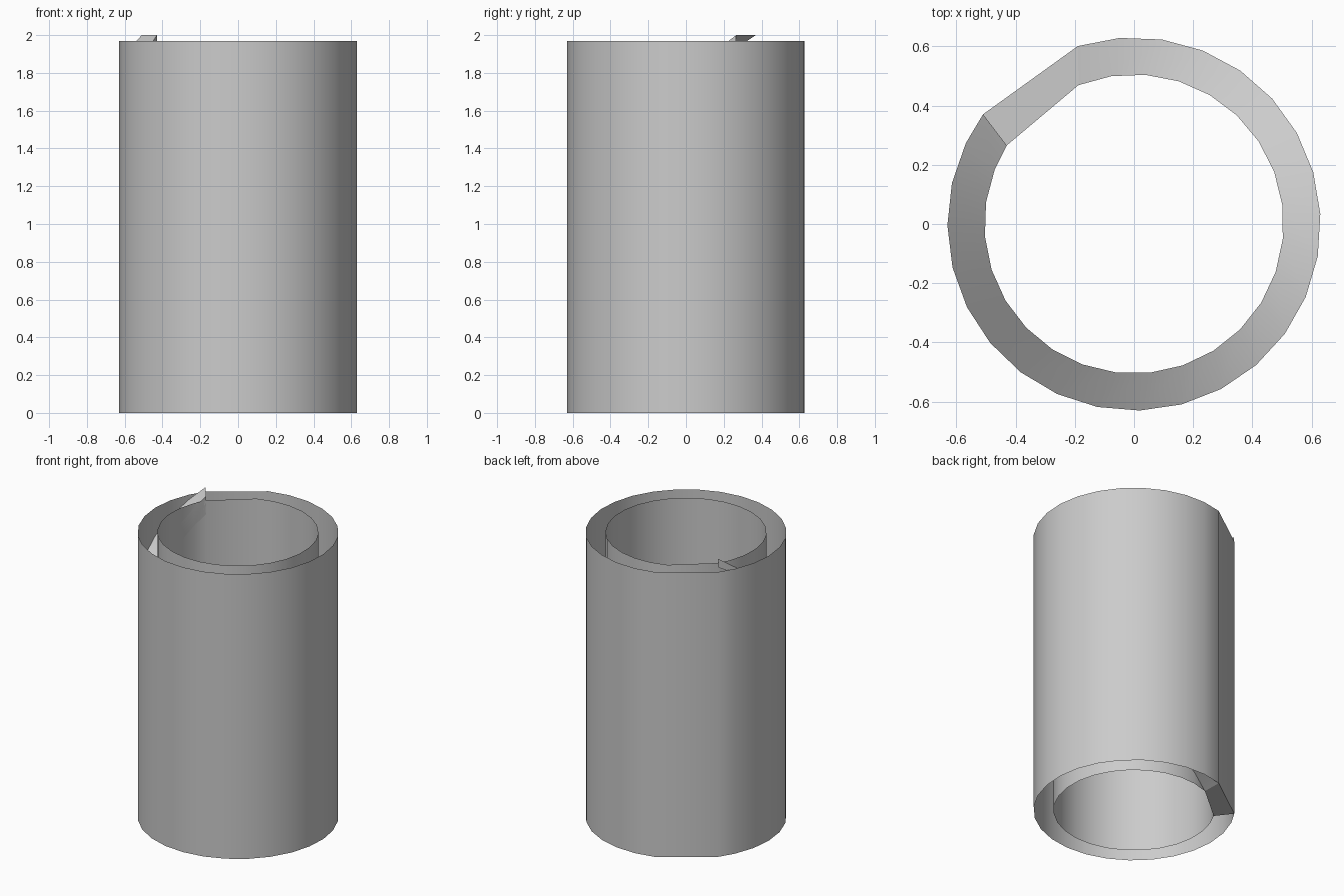
import bpy, math

if "Cube" in bpy.data.objects:
    bpy.data.objects.remove(bpy.data.objects["Cube"])

grey = bpy.data.materials.new("light_grey")
grey.diffuse_color = (0.6, 0.6, 0.6, 1)
grey.use_nodes = True
grey.node_tree.nodes["Principled BSDF"].inputs["Base Color"].default_value = grey.diffuse_color

STEPS, STEP, SWEEP = 25, 13.05, 323.5
R_OUT, R_IN, WALL_H, TOP = 0.63, 0.505, 1.97, 2.0
LIP = 0.125


def ring(radius, start):
    """Clockwise points with turn progress 0..1; the last step is shorter."""
    pts = []
    for i in range(STEPS + 1):
        turn = min(i * STEP, SWEEP)
        a = math.radians(start - turn)
        pts.append((radius * math.cos(a), radius * math.sin(a), turn / SWEEP))
    return pts


def strip(name, low, high, closed=False):
    """Band of quads between two rows of points."""
    n = len(low)
    faces = [(i, (i + 1) % n, n + (i + 1) % n, n + i) for i in range(n if closed else n - 1)]
    mesh = bpy.data.meshes.new(name)
    mesh.from_pydata(low + high, [], faces)
    mesh.materials.append(grey)
    ob = bpy.data.objects.new(name, mesh)
    bpy.context.collection.objects.link(ob)
    bpy.context.view_layer.objects.active = ob
    ob.select_set(True)
    bpy.ops.object.shade_smooth_by_angle(angle=math.radians(30))
    ob.select_set(False)
    return ob


outer, inner = ring(R_OUT, 107.5), ring(R_IN, 111.8)

# Two open walls, each with one long flat side
strip("outer_wall", [(x, y, 0) for x, y, t in outer],
      [(x, y, WALL_H) for x, y, t in outer], True)
strip("inner_wall", [(x, y, WALL_H) for x, y, t in inner],
      [(x, y, 0) for x, y, t in inner], True)

# Spiral ramp in the gap, starting with a flat landing at the bottom
ramp_out = [(x, y, TOP * t) for x, y, t in outer]
ramp_in = [(x, y, TOP * t) for x, y, t in inner]
landing_out = (outer[-1][0], outer[-1][1], 0)
landing_in = (inner[-1][0], inner[-1][1], 0)
strip("spiral_ramp", [landing_in] + ramp_in, [landing_out] + ramp_out)

# Lip under the inner edge at the ramp's top end
strip("ramp_lip", [(x, y, z - LIP) for x, y, z in ramp_in[-5:]], ramp_in[-5:])
